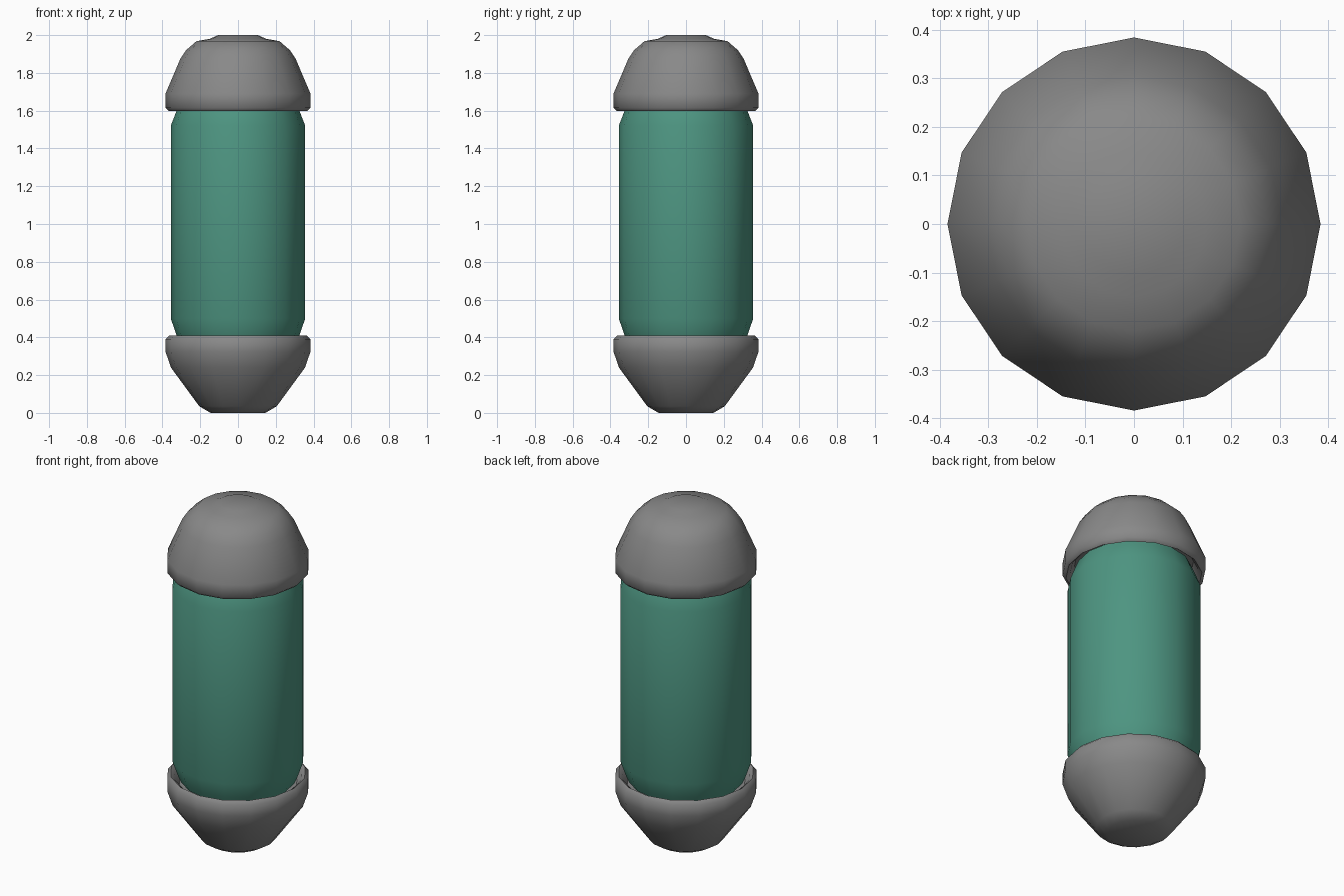
import bpy, bmesh, math

if "Cube" in bpy.data.objects:
    bpy.data.objects.remove(bpy.data.objects["Cube"])

SIDES = 16


def material(name, rgb):
    m = bpy.data.materials.new(name)
    m.diffuse_color = (*rgb, 1)
    m.use_nodes = True
    m.node_tree.nodes["Principled BSDF"].inputs["Base Color"].default_value = m.diffuse_color
    return m


def lathe(name, profile, mat, angle):
    """Spin an (r, z) profile, listed bottom to top on the outside, and cap both ends."""
    bm = bmesh.new()
    rings = []
    for r, z in profile:
        rings.append([bm.verts.new((r * math.cos(2 * math.pi * i / SIDES),
                                    r * math.sin(2 * math.pi * i / SIDES), z))
                      for i in range(SIDES)])
    for a, b in zip(rings, rings[1:]):
        for i in range(SIDES):
            j = (i + 1) % SIDES
            bm.faces.new((a[i], a[j], b[j], b[i]))
    bm.faces.new(rings[0])
    bm.faces.new(rings[-1])
    bmesh.ops.recalc_face_normals(bm, faces=bm.faces)
    me = bpy.data.meshes.new(name)
    bm.to_mesh(me)
    bm.free()
    me.materials.append(mat)
    ob = bpy.data.objects.new(name, me)
    bpy.context.collection.objects.link(ob)
    bpy.ops.object.select_all(action='DESELECT')
    ob.select_set(True)
    bpy.context.view_layer.objects.active = ob
    bpy.ops.object.shade_smooth_by_angle(angle=math.radians(angle))
    return ob


green = material("teal_green", (0.075, 0.30, 0.22))
grey = material("metal_grey", (0.25, 0.25, 0.25))

# Green cylinder with chamfered ends, tucked into both caps
lathe("body", [(0.31, 0.375), (0.325, 0.41), (0.356, 0.50),
               (0.356, 1.52), (0.325, 1.60), (0.31, 1.635)], green, 40)

# Lower cup with a turned-in rim
lathe("bottom_cap", [(0.145, 0.0), (0.205, 0.035), (0.355, 0.24), (0.384, 0.325),
                     (0.384, 0.39), (0.365, 0.41), (0.345, 0.395), (0.32, 0.34)], grey, 60)

# Upper dome with a turned-in rim and a small raised crown
lathe("top_cap", [(0.32, 1.67), (0.345, 1.615), (0.365, 1.598), (0.384, 1.615),
                  (0.384, 1.69), (0.305, 1.875), (0.275, 1.92), (0.22, 1.968),
                  (0.15, 1.98), (0.105, 2.0)], grey, 60)
